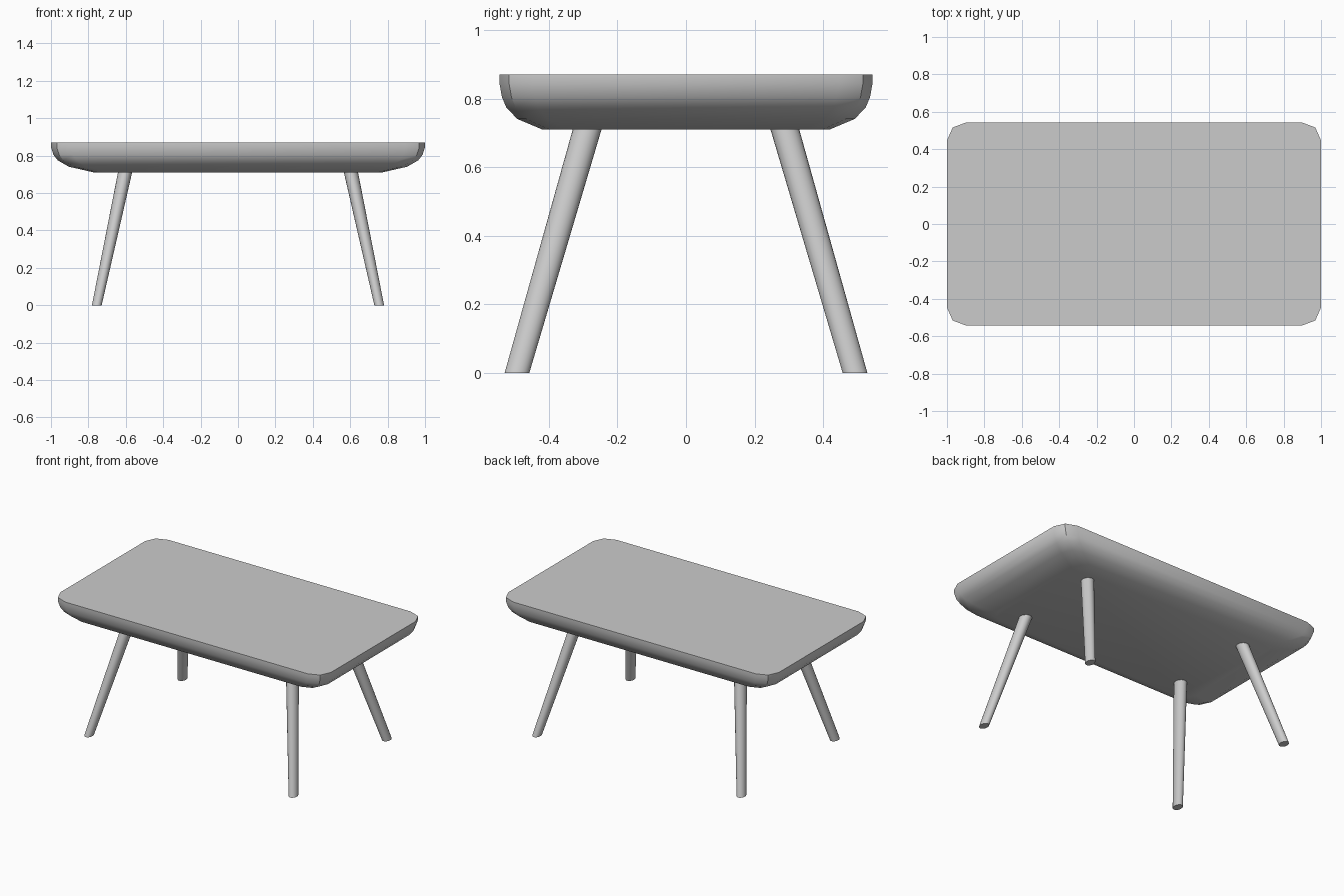
import bpy, bmesh, math

if "Cube" in bpy.data.objects:
    bpy.data.objects.remove(bpy.data.objects["Cube"])


def loft(name, rings):
    """Skin a stack of equal-length rings (bottom to top) and cap both ends."""
    bm = bmesh.new()
    loops = [[bm.verts.new(p) for p in ring] for ring in rings]
    n = len(loops[0])
    for a, b in zip(loops, loops[1:]):
        for i in range(n):
            j = (i + 1) % n
            bm.faces.new((a[i], a[j], b[j], b[i]))
    bm.faces.new(loops[0][::-1])
    bm.faces.new(loops[-1])
    bmesh.ops.recalc_face_normals(bm, faces=bm.faces)
    mesh = bpy.data.meshes.new(name)
    bm.to_mesh(mesh)
    bm.free()
    obj = bpy.data.objects.new(name, mesh)
    bpy.context.collection.objects.link(obj)
    bpy.ops.object.select_all(action='DESELECT')
    obj.select_set(True)
    bpy.context.view_layer.objects.active = obj
    bpy.ops.object.shade_smooth_by_angle(angle=math.radians(35))
    return obj


# Tabletop: chamfered-corner outline, curving inwards to a flat underside
corner = [(1.0, 0.447), (0.969, 0.516), (0.895, 0.544)]
outline = (corner
           + [(-x, y) for x, y in reversed(corner)]
           + [(-x, -y) for x, y in corner]
           + [(x, -y) for x, y in reversed(corner)])
profile = [(0.77, 0.71), (0.905, 0.741), (0.964, 0.775),
           (0.987, 0.805), (1.0, 0.845), (1.0, 0.87)]
loft("tabletop", [[(x * s, y * s, z) for x, y in outline] for s, z in profile])


# Legs: splayed, tapered, cut level at the floor
def ellipse(cx, cy, z, rx, ry, n=20):
    return [(cx + rx * math.cos(2 * math.pi * i / n),
             cy + ry * math.sin(2 * math.pi * i / n), z) for i in range(n)]


for sy, depth in ((-1, "front"), (1, "back")):
    for sx, side in ((-1, "left"), (1, "right")):
        loft(f"{depth}_{side}_leg",
             [ellipse(sx * 0.755, sy * 0.493, 0.0, 0.026, 0.036),
              ellipse(sx * 0.603, sy * 0.287, 0.715, 0.038, 0.042)])
